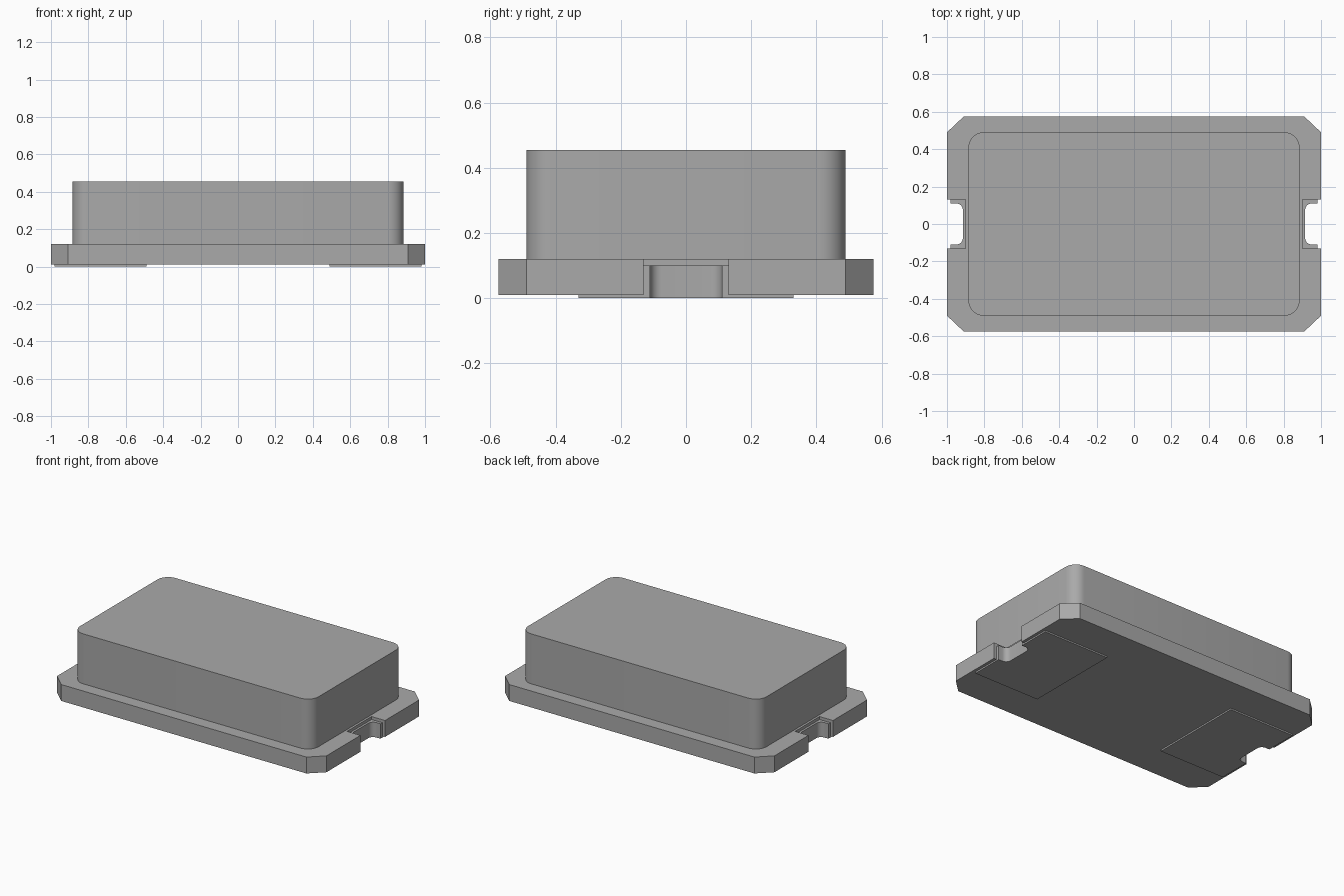
import bpy, bmesh
from math import cos, sin, pi, radians

if "Cube" in bpy.data.objects:
    bpy.data.objects.remove(bpy.data.objects["Cube"], do_unlink=True)

grey = bpy.data.materials.new("light_grey")
grey.use_nodes = True
colour = (0.4, 0.4, 0.4, 1)
grey.diffuse_color = colour
grey.node_tree.nodes["Principled BSDF"].inputs["Base Color"].default_value = colour


def prism(name, outline, bottom, top):
    """Extrude a counter-clockwise outline between two heights."""
    bm = bmesh.new()
    face = bm.faces.new([bm.verts.new((x, y, bottom)) for x, y in outline])
    grown = bmesh.ops.extrude_face_region(bm, geom=[face])["geom"]
    bmesh.ops.translate(bm, vec=(0, 0, top - bottom),
                        verts=[v for v in grown if isinstance(v, bmesh.types.BMVert)])
    bmesh.ops.recalc_face_normals(bm, faces=bm.faces)
    mesh = bpy.data.meshes.new(name)
    bm.to_mesh(mesh)
    bm.free()
    mesh.materials.append(grey)
    obj = bpy.data.objects.new(name, mesh)
    bpy.context.collection.objects.link(obj)
    bpy.ops.object.select_all(action="DESELECT")
    obj.select_set(True)
    bpy.context.view_layer.objects.active = obj
    bpy.ops.object.shade_smooth_by_angle(angle=radians(30))
    return obj


def arc(cx, cy, radius, start, end, steps=8):
    return [(cx + radius * cos(start + (end - start) * i / steps),
             cy + radius * sin(start + (end - start) * i / steps))
            for i in range(steps + 1)]


def turned(points, sign):
    return [(sign * x, sign * y) for x, y in points]


# Base plate with clipped corners and a notch in each end
half_base = [(0.91, -0.575), (1, -0.49), (1, -0.13), (0.9, -0.13),
             (0.9, 0.13), (1, 0.13), (1, 0.49), (0.91, 0.575)]
prism("base_plate", half_base + turned(half_base, -1), 0.01, 0.12)

# Lid with rounded vertical corners
r = 0.08
lid = []
for i, (sx, sy) in enumerate([(1, 1), (-1, 1), (-1, -1), (1, -1)]):
    lid += arc(sx * (0.885 - r), sy * (0.49 - r), r, i * pi / 2, (i + 1) * pi / 2)
prism("lid", lid, 0.12, 0.455)

# Contact pads below and the liners that climb the end notches
f = 0.035
slot = ([(0.98, -0.11)]
        + arc(0.915 + f, -0.11 + f, f, 1.5 * pi, pi)
        + arc(0.915 + f, 0.11 - f, f, pi, pi / 2)
        + [(0.98, 0.11)])
pad = [(0.49, -0.33), (0.98, -0.33)] + slot + [(0.98, 0.33), (0.49, 0.33)]
liner = [(0.9, -0.13), (0.98, -0.13)] + slot + [(0.98, 0.13), (0.9, 0.13)]
for side, sign in (("left", 1), ("right", -1)):
    prism(side + "_contact_pad", turned(pad, sign), 0, 0.01)
    prism(side + "_notch_liner", turned(liner, sign), 0.01, 0.1)
